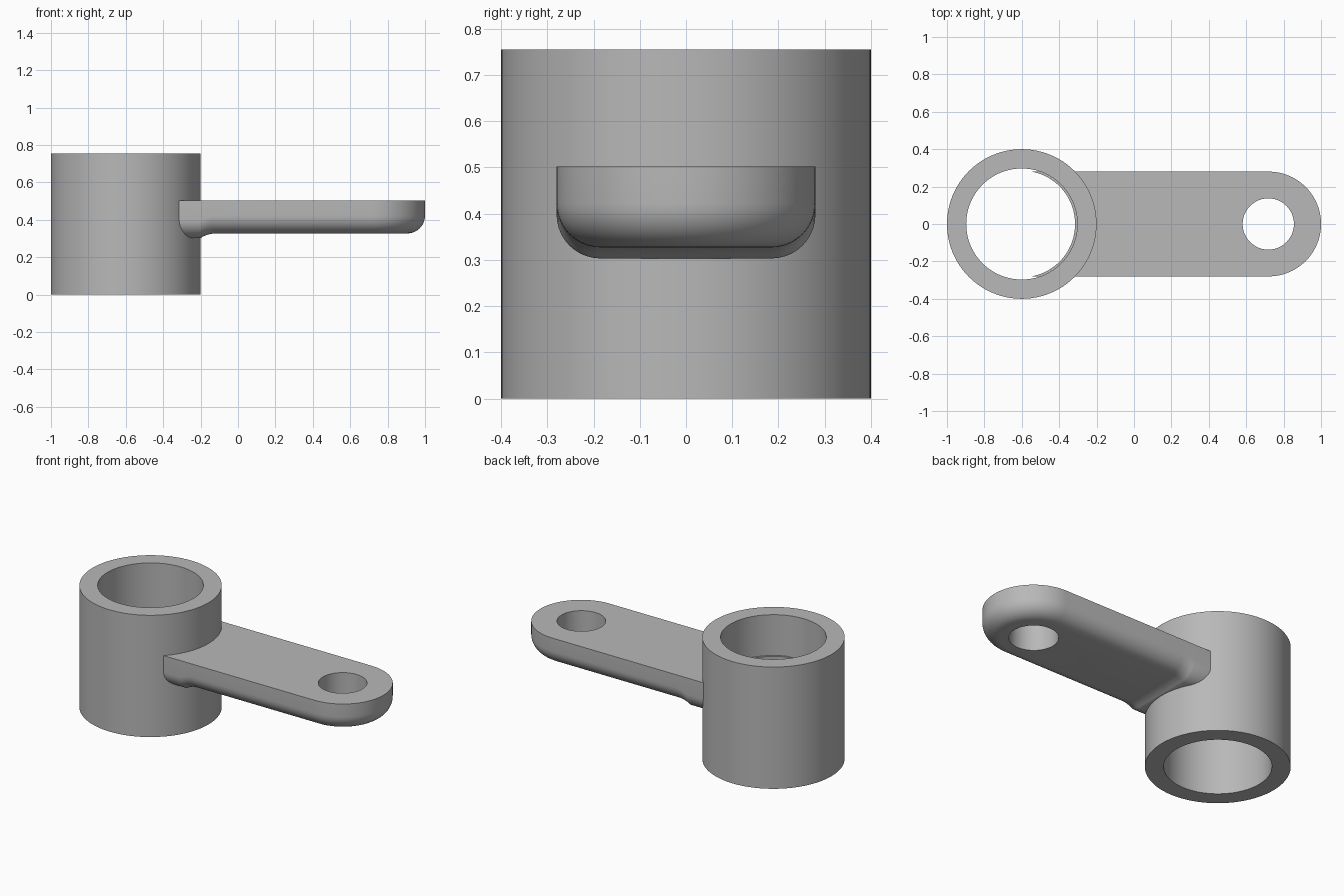
import bpy, bmesh, math

if "Cube" in bpy.data.objects:
    bpy.data.objects.remove(bpy.data.objects["Cube"])

TUBE_X, TUBE_R, BORE_R, TUBE_H = -0.6, 0.4, 0.297, 0.755
ARM_TOP, ARM_BOTTOM, HALF_W, END_X, FILLET = 0.502, 0.327, 0.28, 0.72, 0.095

grey = bpy.data.materials.new("satin grey")
grey.diffuse_color = (0.48, 0.48, 0.48, 1)
grey.use_nodes = True
grey.node_tree.nodes["Principled BSDF"].inputs["Base Color"].default_value = grey.diffuse_color


def make_object(name, bm):
    bmesh.ops.recalc_face_normals(bm, faces=bm.faces)
    mesh = bpy.data.meshes.new(name)
    bm.to_mesh(mesh)
    bm.free()
    mesh.materials.append(grey)
    obj = bpy.data.objects.new(name, mesh)
    bpy.context.collection.objects.link(obj)
    return obj


def activate(obj):
    bpy.ops.object.select_all(action='DESELECT')
    obj.select_set(True)
    bpy.context.view_layer.objects.active = obj


def cut_cylinder(obj, x, radius):
    bm = bmesh.new()
    bmesh.ops.create_cone(bm, cap_ends=True, segments=96, radius1=radius, radius2=radius, depth=3)
    cutter = make_object("cutter", bm)
    cutter.location.x = x
    cutter.hide_render = True
    mod = obj.modifiers.new("cut", 'BOOLEAN')
    mod.operation, mod.solver, mod.object = 'DIFFERENCE', 'EXACT', cutter
    activate(obj)
    bpy.ops.object.modifier_apply(modifier=mod.name)
    bpy.data.objects.remove(cutter)


def smooth(obj):
    activate(obj)
    bpy.ops.object.shade_smooth_by_angle(angle=math.radians(30))


# Tube: rectangular wall section swept round the axis
bm = bmesh.new()
SEG = 96
rings = []
for r, z in ((TUBE_R, 0), (TUBE_R, TUBE_H), (BORE_R, TUBE_H), (BORE_R, 0)):
    rings.append([bm.verts.new((TUBE_X + r * math.cos(2 * math.pi * i / SEG),
                                r * math.sin(2 * math.pi * i / SEG), z)) for i in range(SEG)])
for k in range(4):
    a, b = rings[k], rings[(k + 1) % 4]
    for i in range(SEG):
        j = (i + 1) % SEG
        bm.faces.new((a[i], a[j], b[j], b[i]))
smooth(make_object("tube", bm))


# Arm: rounded outline stacked in rings, with a filleted lower edge
def flare(x):
    """Drop of the underside where the arm blends into the tube."""
    t = min(max((-0.115 - x) / 0.085, 0), 1)
    return 0.024 * (1 - math.sqrt(1 - (0.6 * t) ** 2)) / 0.2


def outline(inset):
    w = HALF_W - inset
    xs = [TUBE_X, -0.4] + [-0.2 + 0.085 * i / 8 for i in range(9)]
    pts = [(x, -w) for x in xs]
    for i in range(48):
        a = -math.pi / 2 + math.pi * i / 47
        pts.append((END_X + w * math.cos(a), w * math.sin(a)))
    return pts + [(x, w) for x in reversed(xs)]


bm = bmesh.new()
levels = [(0, ARM_TOP, 0)]
for i in range(11):
    a = math.pi / 2 * i / 10
    levels.append((FILLET * (1 - math.cos(a)), ARM_BOTTOM + FILLET * (1 - math.sin(a)), 1))
rings = [[bm.verts.new((x, y, z - drop * flare(x))) for x, y in outline(inset)]
         for inset, z, drop in levels]
n = len(rings[0])
for a, b in zip(rings, rings[1:]):
    for i in range(n):
        j = (i + 1) % n
        bm.faces.new((a[i], a[j], b[j], b[i]))
for ring in (rings[0], rings[-1]):
    for i in range(n // 2 - 1):
        bm.faces.new((ring[i], ring[i + 1], ring[n - 2 - i], ring[n - 1 - i]))
arm = make_object("arm", bm)

# Clear the tube bore (arm stands slightly proud of it) and drill the end hole
cut_cylinder(arm, TUBE_X, 0.285)
cut_cylinder(arm, END_X - 0.002, 0.137)
smooth(arm)
